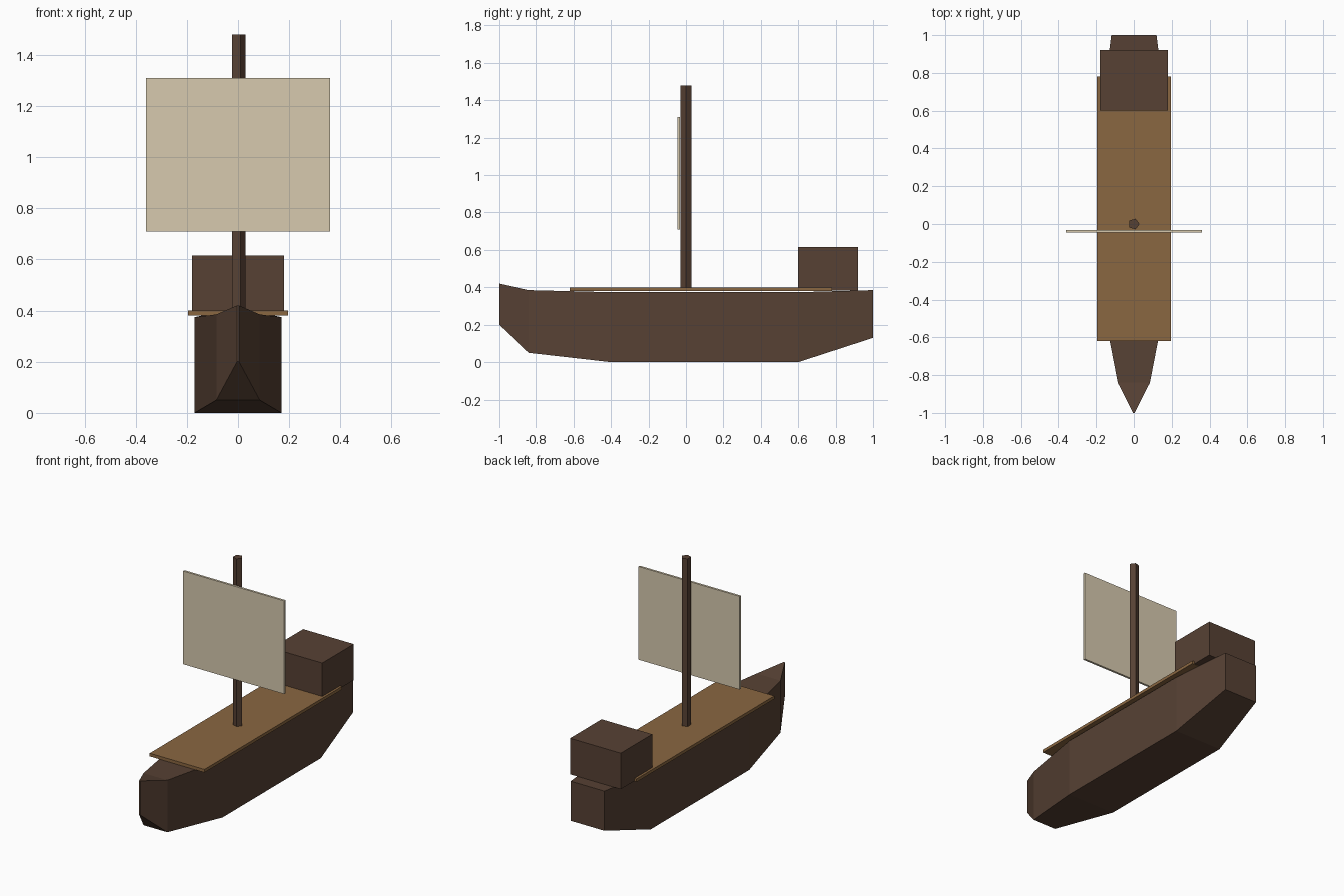
import bpy
import bmesh
from math import cos, sin, tau

default = bpy.data.objects.get("Cube")
if default:
    bpy.data.objects.remove(default, do_unlink=True)


def make_material(name, rgb):
    mat = bpy.data.materials.new(name)
    mat.use_nodes = True
    mat.diffuse_color = (*rgb, 1)
    bsdf = mat.node_tree.nodes["Principled BSDF"]
    bsdf.inputs["Base Color"].default_value = (*rgb, 1)
    bsdf.inputs["Roughness"].default_value = 0.9
    return mat


dark_wood = make_material("dark wood", (0.095, 0.053, 0.034))
deck_wood = make_material("deck wood", (0.255, 0.135, 0.053))
canvas = make_material("canvas", (0.68, 0.59, 0.425))


def loft(name, rings, mat):
    """Bridge matching rings of points into a closed solid."""
    bm = bmesh.new()
    loops = [[bm.verts.new(p) for p in ring] for ring in rings]
    n = len(loops[0])
    for a, b in zip(loops, loops[1:]):
        for i in range(n):
            j = (i + 1) % n
            bm.faces.new((a[i], a[j], b[j], b[i]))
    bm.faces.new(loops[0])
    bm.faces.new(loops[-1])
    bmesh.ops.recalc_face_normals(bm, faces=bm.faces)
    mesh = bpy.data.meshes.new(name)
    bm.to_mesh(mesh)
    bm.free()
    mesh.materials.append(mat)
    obj = bpy.data.objects.new(name, mesh)
    bpy.context.collection.objects.link(obj)
    return obj


def section(y, half, low, high):
    return [(-half, y, low), (half, y, low), (half, y, high), (-half, y, high)]


def box(name, half, y0, y1, z0, z1, mat):
    return loft(name, [section(y, half, z0, z1) for y in (y0, y1)], mat)


# Hull stations from bow to stern: y, half width, bottom, top
stations = [
    (-1.0, 0.004, 0.20, 0.42),
    (-0.84, 0.085, 0.05, 0.385),
    (-0.4, 0.17, 0.0, 0.374),
    (0.6, 0.17, 0.0, 0.374),
    (1.0, 0.12, 0.13, 0.385),
]
loft("hull", [section(*s) for s in stations], dark_wood)

# Deck planking and stern cabin
box("deck", 0.195, -0.62, 0.78, 0.38, 0.40, deck_wood)
box("stern_cabin", 0.18, 0.6, 0.92, 0.383, 0.615, dark_wood)

# Five-sided mast
mast_sides = 5
loft("mast", [[(0.03 * cos(tau * i / mast_sides), 0.03 * sin(tau * i / mast_sides), z)
               for i in range(mast_sides)] for z in (0.39, 1.48)], dark_wood)

# Square sail in front of the mast
box("sail", 0.36, -0.045, -0.031, 0.71, 1.31, canvas)
